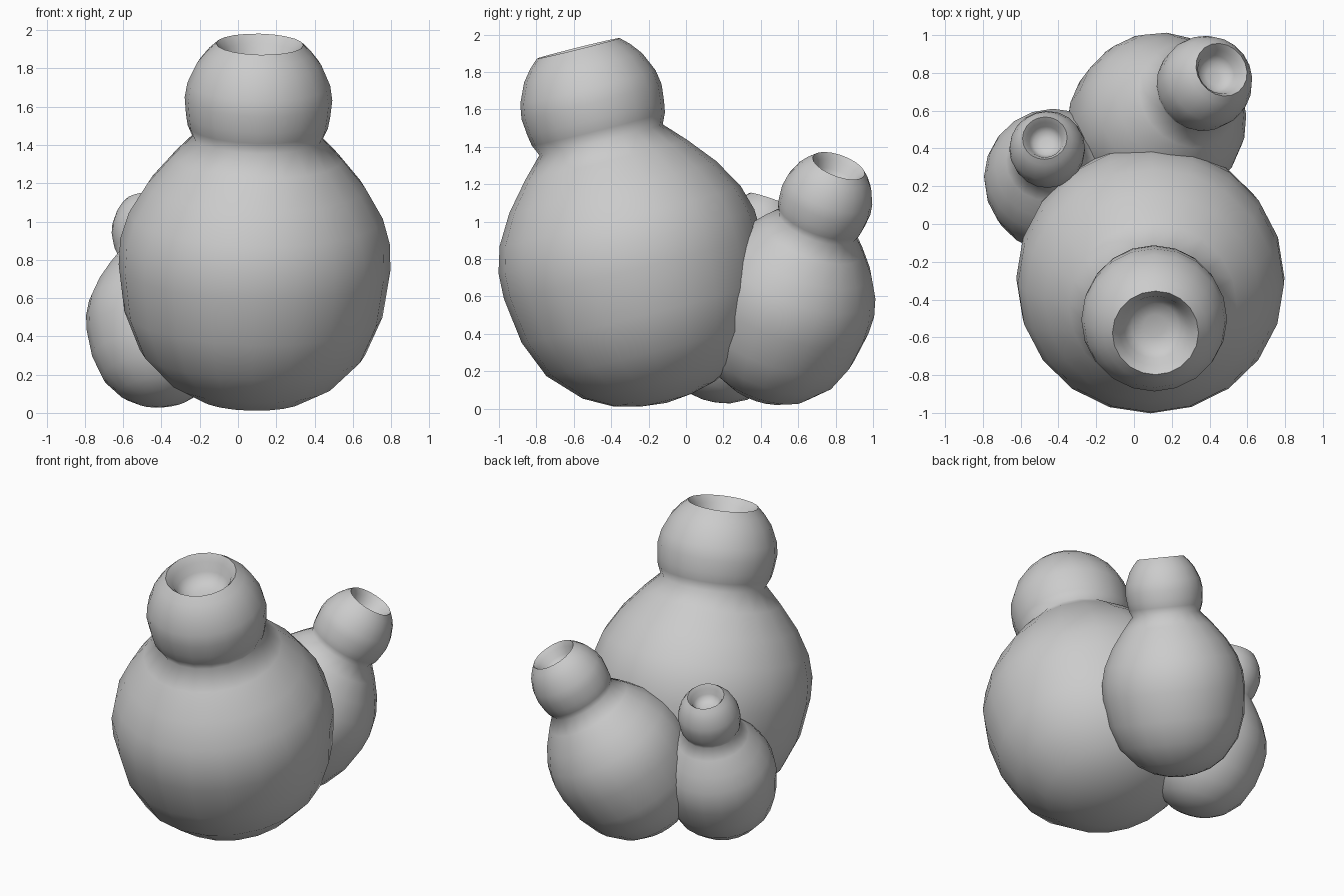
import bpy, bmesh, math
from mathutils import Vector, Matrix

if "Cube" in bpy.data.objects:
    bpy.data.objects.remove(bpy.data.objects["Cube"])

# Half profile (radius, height along axis): rounded base, belly, neck crease, head, rim, dished mouth
PROFILE = [(0, -.69), (.14, -.675), (.28, -.64), (.43, -.56), (.59, -.395), (.675, -.19),
           (.71, .06), (.705, .2), (.664, .34), (.57, .5), (.445, .65), (.34, .76),
           (.367, .82), (.377, .88), (.386, .97), (.373, 1.05), (.325, 1.157), (.275, 1.22),
           (.228, 1.264), (.19, 1.22), (.165, 1.16), (.125, 1.115), (.06, 1.1), (0, 1.098)]
HEAD = .97   # profile height of the widest point of the head
SIDES = 20


def pod(name, body, head, radial):
    """Lathe the profile around the line from body centre to head centre."""
    body, head = Vector(body), Vector(head)
    axis = head - body
    axial = axis.length / HEAD
    bm = bmesh.new()
    rings = []
    for r, t in PROFILE:
        n = SIDES if r > 0 else 1
        rings.append([bm.verts.new((r * radial * math.cos(2 * math.pi * i / n),
                                    r * radial * math.sin(2 * math.pi * i / n),
                                    t * axial)) for i in range(n)])
    for a, b in zip(rings, rings[1:]):
        for i in range(SIDES):
            j = (i + 1) % SIDES
            if len(a) == 1:
                bm.faces.new((a[0], b[j], b[i]))
            elif len(b) == 1:
                bm.faces.new((a[i], a[j], b[0]))
            else:
                bm.faces.new((a[i], a[j], b[j], b[i]))
    bmesh.ops.recalc_face_normals(bm, faces=bm.faces)
    # Lean from vertical to the pod axis
    lean = Vector((0, 0, 1)).rotation_difference(axis.normalized()).to_matrix().to_4x4()
    bm.transform(Matrix.Translation(body) @ lean)
    mesh = bpy.data.meshes.new(name)
    bm.to_mesh(mesh)
    bm.free()
    obj = bpy.data.objects.new(name, mesh)
    bpy.context.collection.objects.link(obj)
    bpy.ops.object.select_all(action='DESELECT')
    obj.select_set(True)
    bpy.context.view_layer.objects.active = obj
    bpy.ops.object.shade_smooth_by_angle(angle=math.radians(80))
    return obj


# Large front pod, medium back right pod, small back left pod
pod("large_pod", (.085, -.27, .70), (.107, -.505, 1.641), 1.0)
pod("medium_pod", (.105, .53, .51), (.38, .75, 1.115), .645)
pod("small_pod", (-.42, .22, .425), (-.46, .4, .955), .52)
